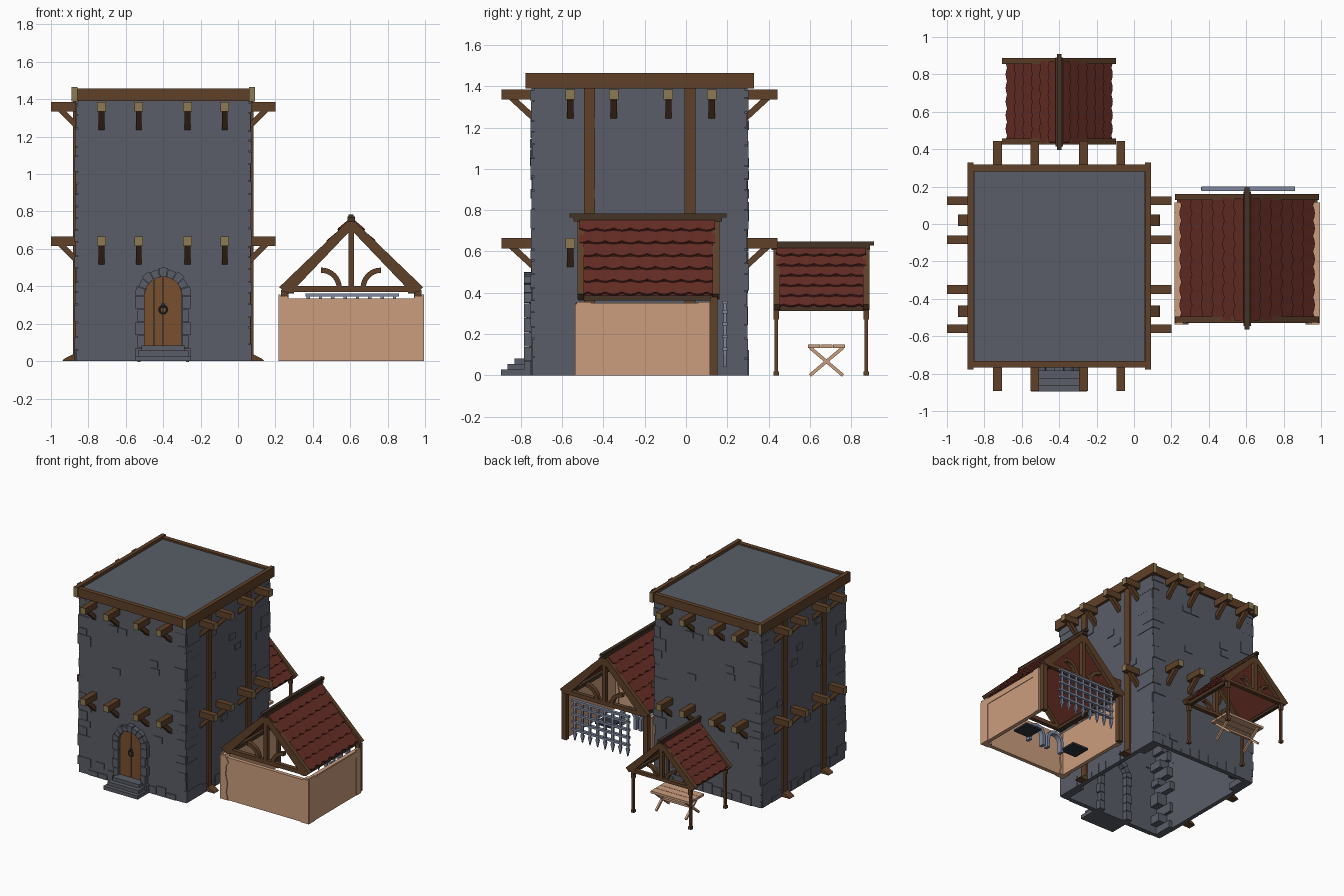
import bpy, bmesh, math, random
from math import sin, cos, pi, sqrt
from mathutils import Vector, Matrix

random.seed(4)
rnd = random.uniform
if "Cube" in bpy.data.objects:
    bpy.data.objects.remove(bpy.data.objects["Cube"])


def material(name, r, g, b):
    m = bpy.data.materials.new(name)
    m.diffuse_color = (r, g, b, 1)
    m.use_nodes = True
    m.node_tree.nodes["Principled BSDF"].inputs["Base Color"].default_value = (r, g, b, 1)
    return m


STONE = material("grey stone", .10, .11, .135)
WOOD = material("brown timber", .115, .052, .022)
DARK = material("dark timber", .06, .034, .018)
END = material("pale end grain", .26, .195, .085)
TAN = material("tan plaster", .60, .34, .21)
TILE = material("red roof tile", .13, .026, .018)
DOOR = material("door planks", .19, .08, .03)
IRON = material("blue grey iron", .22, .25, .35)
BLACK = material("dark iron", .03, .033, .045)


def finish(name, bm, *mats):
    bmesh.ops.recalc_face_normals(bm, faces=bm.faces)
    me = bpy.data.meshes.new(name)
    bm.to_mesh(me)
    bm.free()
    for m in mats:
        me.materials.append(m)
    ob = bpy.data.objects.new(name, me)
    bpy.context.collection.objects.link(ob)
    return ob


def add_box(bm, lo, hi):
    lo, hi = Vector(lo), Vector(hi)
    mat = Matrix.Translation((lo + hi) / 2) @ Matrix.Diagonal((*(hi - lo), 1))
    bmesh.ops.create_cube(bm, size=1, matrix=mat)


def boxes(name, spans, mat, end_axis=None):
    """Boxes from corner pairs; faces across end_axis get the end grain colour."""
    bm = bmesh.new()
    for lo, hi in spans:
        add_box(bm, lo, hi)
    bm.normal_update()
    if end_axis is not None:
        for f in bm.faces:
            f.material_index = int(abs(f.normal[end_axis]) > .9)
    return finish(name, bm, mat, END)


def prisms(name, outlines, a, b, mat):
    """Extrude x-z outlines from y=a to y=b."""
    bm = bmesh.new()
    for pts in outlines:
        f = bm.faces.new([bm.verts.new((x, a, z)) for x, z in pts])
        ext = bmesh.ops.extrude_face_region(bm, geom=[f])["geom"]
        bmesh.ops.translate(bm, vec=(0, b - a, 0),
                            verts=[v for v in ext if isinstance(v, bmesh.types.BMVert)])
    return finish(name, bm, mat)


def bars(name, ends, w, h, mat):
    """Square bars between point pairs."""
    bm = bmesh.new()
    for p, q in ends:
        p, q = Vector(p), Vector(q)
        d = q - p
        rot = d.to_track_quat('Z', 'Y').to_matrix().to_4x4()
        m = Matrix.Translation((p + q) / 2) @ rot @ Matrix.Diagonal((w, h, d.length, 1))
        bmesh.ops.create_cube(bm, size=1, matrix=m)
    return finish(name, bm, mat)


def arc_band(cx, cz, r0, r1, a0, a1, n=8):
    ang = [a0 + (a1 - a0) * i / n for i in range(n + 1)]
    return ([(cx + r1 * cos(t), cz + r1 * sin(t)) for t in ang]
            + [(cx + r0 * cos(t), cz + r0 * sin(t)) for t in reversed(ang)])


# ---- Tower shell and flat roof
CX, CY, HX, HY, TOP = -.4, -.225, .455, .508, 1.39
walls = [((CX - HX, CY + s * HY - .015, 0), (CX + HX, CY + s * HY + .015, TOP)) for s in (-1, 1)]
walls += [((CX + s * HX - .015, CY - HY, 0), (CX + s * HX + .015, CY + HY, TOP)) for s in (-1, 1)]
boxes("tower_walls", walls, STONE)
boxes("tower_roof_slab", [((CX - HX, CY - HY, 1.4), (CX + HX, CY + HY, 1.445))], STONE)
boxes("roof_side_beams", [((CX + s * .475 - .016, CY - .553, 1.388), (CX + s * .475 + .016, CY + .553, 1.465))
                          for s in (-1, 1)], WOOD, 1)
boxes("roof_cross_beams", [((CX - .475, CY + s * .525 - .018, 1.39), (CX + .475, CY + s * .525 + .018, 1.457))
                           for s in (-1, 1)], WOOD)

# ---- Corner stones
stones = []
for sx in (-1, 1):
    for sy in (-1, 1):
        z, k = 0, 0
        while z < 1.37:
            h = min(rnd(.05, .1), 1.385 - z)
            ox, oy = CX + sx * rnd(.465, .475), CY + sy * rnd(.518, .53)
            lx = rnd(.05, .08) + .04 * (k % 2)
            ly = rnd(.07, .12) + .06 * (1 - k % 2) + .04 * (1 - z / 1.4)
            xs, ys = sorted((ox, ox - sx * lx)), sorted((oy, oy - sy * ly))
            stones.append(((xs[0], ys[0], z), (xs[1], ys[1], z + h - .004)))
            z, k = z + h, k + 1
boxes("corner_stones", stones, STONE)

# ---- Loose bricks standing proud of the walls, and a base course
bricks = []
for u, z in ((-.19, 1.03), (-.2, .97), (.08, 1.21), (.16, 1.21), (.14, .88), (-.23, .44), (.28, .1)):
    for s in (-1, 1):
        y, x = CY + s * .515, CX - s * -u
        bricks.append(((x - .036, y - .014, z - .023), (x + .036, y + .014, z + .023)))
for u, z in ((-.18, 1.22), (-.2, .88), (.12, 1.0), (.3, .75), (-.05, .5), (.05, 1.1)):
    for s in (-1, 1):
        x, y = CX + s * .462, CY + u
        bricks.append(((x - .014, y - .036, z - .023), (x + .014, y + .036, z + .023)))
for s in (-1, 1):
    for i in range(9):
        x, h = CX - .38 + i * .085, rnd(.03, .09)
        if s > 0 or abs(x + .04 - CX) > .12:
            bricks.append(((x, CY + s * .515 - .014, 0), (x + .08, CY + s * .515 + .014, h)))
    for i in range(10):
        y = CY - .4 + i * .08
        bricks.append(((CX + s * .46 - .013, y, 0), (CX + s * .46 + .013, y + .075, rnd(.03, .09))))
boxes("wall_bricks", bricks, STONE)

# ---- Projecting floor beams with diagonal braces, two levels on four sides
fb, sb, braces = [], [], []
for zt in (.665, 1.385):
    zb = zt - .05
    for s in (-1, 1):
        for off in (-.33, -.13, .13, .33):
            x, w = CX + off, CY + s * .5
            fb.append(((x - .023, min(w, w + s * .168), zb), (x + .023, max(w, w + s * .168), zt)))
            braces.append(((x, w + s * .12, zb + .01), (x, w - s * .0, zb - .1)))
        for y in (-.56, -.35, -.085, .125):
            w = CX + s * .45
            sb.append(((min(w, w + s * .15), y - .023, zb), (max(w, w + s * .15), y + .023, zt)))
            braces.append(((w + s * .1, y, zb + .01), (w, y, zb - .09)))
boxes("front_back_beams", fb, WOOD, 1)
boxes("side_beams", sb, WOOD, 0)
bars("beam_braces", braces, .03, .03, WOOD)

# ---- Side posts and wedge feet
posts = []
for s in (-1, 1):
    for y in (-.467, .02):
        x = CX + s * .465
        posts.append(((x - .018, y - .027, 0), (x + .018, y + .027, TOP)))
        prisms("post_foot", [[(x, 0), (x + s * .075, 0), (x + s * .065, .012), (x, .045)]], y - .03, y + .03, WOOD)
boxes("side_posts", posts, WOOD)

# ---- Arched door, stone surround and steps
R, SPRING = .1, .35
planks = []
for i in range(4):
    a, b = -R + i * .05 + .001, -R + (i + 1) * .05 - .001
    rim = [b + (a - b) * j / 4 for j in range(5)]
    planks.append([(CX + a, .08), (CX + b, .08)]
                  + [(CX + u, SPRING + sqrt(max(0, R * R - u * u))) for u in rim])
prisms("door", planks, -.76, -.72, DOOR)
surround = [arc_band(CX, SPRING, R, .15 - .008 * (i % 2), pi * i / 9 + .012, pi * (i + 1) / 9 - .012, 2)
            for i in range(9)]
for s in (-1, 1):
    for i in range(5):
        x0, x1, z = CX + s * R, CX + s * (.15 - .012 * (i % 2)), i * .07
        surround.append([(x0, z), (x1, z), (x1, z + .067), (x0, z + .067)])
prisms("door_surround", surround, -.785, -.68, STONE)
boxes("door_steps", [((CX - w, y, 0), (CX + w, -.73, z))
                     for w, y, z in ((.15, -.895, .028), (.135, -.865, .056), (.115, -.83, .083))], STONE)
bpy.ops.mesh.primitive_torus_add(location=(CX, -.768, .275), rotation=(pi / 2, 0, 0), major_radius=.02,
                                 minor_radius=.005, major_segments=16, minor_segments=6)
bpy.context.object.name = "door_knocker"
bpy.context.object.data.materials.append(BLACK)
boxes("knocker_plate", [((CX - .012, -.768, .285), (CX + .012, -.75, .31))], BLACK)


# ---- Gabled roofs shared by the house and the stall
def tiles(name, cx, w, y0, y1, z0, z1, rows, waves):
    bm = bmesh.new()
    n = waves * 4
    for s in (-1, 1):
        out = Vector((s * (z1 - z0), 0, w)).normalized()
        for r in range(rows):
            edges = []
            for t, lift, amp in ((r / rows, .004, 0), ((r + 1) / rows, .014, .014)):
                line = []
                for i in range(n + 1):
                    tt = t + amp * 2 * (abs(sin(pi * (i / 4 + .5 * (r % 2)))) - .6)
                    p = Vector((cx + s * w * tt, y0 + (y1 - y0) * i / n, z1 + (z0 - z1) * tt)) + out * lift
                    line.append(bm.verts.new(p))
                edges.append(line)
            for i in range(n):
                bm.faces.new((edges[0][i], edges[0][i + 1], edges[1][i + 1], edges[1][i]))
    ob = finish(name, bm, TILE)
    ob.modifiers.new("thickness", 'SOLIDIFY').thickness = .01
    ob.modifiers["thickness"].offset = 0
    prisms(name + "_boards", [[(cx, z1), (cx + s * w * .97, z0 + .012), (cx + s * w * .97, z0), (cx, z1 - .014)]
                              for s in (-1, 1)], y0 + .01, y1 - .01, TILE)


def truss(name, cx, half, y, z0, z1, arc, beam):
    parts = [[(cx - half * .9, z0), (cx + half * .9, z0), (cx + half * .9, z0 + beam * .7), (cx - half * .9, z0 + beam * .7)],
             [(cx - .015, z0), (cx + .015, z0), (cx + .015, z1), (cx - .015, z1)]]
    for s in (-1, 1):
        parts.append([(cx, z1), (cx + s * half, z0 + .025), (cx + s * half * .92, z0 - .002),
                      (cx + s * half * .8, z0 + .01), (cx, z1 - beam * 1.4)])
        a0, a1 = (0, pi / 2) if s < 0 else (pi, pi / 2)
        parts.append(arc_band(cx + s * arc * 1.6, z0 + .02, arc * .82, arc * 1.1, a0, a1))
    prisms(name, parts, y - .016, y + .016, WOOD)


def ridge(name, cx, y0, y1, z):
    boxes(name, [((cx - .02, y0 + .02, z - .04), (cx + .02, y1 - .02, z - .012)),
                 ((cx - .013, y0, z - .02), (cx + .013, y1, z))], DARK)


# ---- House
HC = .605
tiles("house_tiles", HC, .345, -.515, .14, .385, .757, 6, 8)
for y in (-.51, .145):
    truss("house_truss", HC, .385, y, .37, .765, .1, .045)
ridge("house_ridge", HC, -.565, .195, .785)
boxes("house_eave_beams", [((HC + s * .325 - .02, -.52, .362), (HC + s * .325 + .02, .15, .388)) for s in (-1, 1)], DARK)
boxes("house_walls", [((.225, -.525, 0), (.255, .115, .35)), ((.96, -.525, 0), (.99, .115, .35)),
                      ((.225, -.53, 0), (.99, -.5, .335))], TAN)
edge = [(.07, 0), (.055, .06), (.065, .13), (.05, .2), (.055, .27), (.075, .3), (.045, .35)]
prisms("house_corner_plaster", [[(HC + s * .388, 0)] + [(HC + s * (.388 - u), z) for u, z in edge]
                                + [(HC + s * .388, .345)] for s in (-1, 1)], -.537, -.49, TAN)
boxes("house_plaster_patches", [((HC + s * .383 - .006, y0, z0), (HC + s * .383 + .006, y1, z1)) for s in (-1, 1)
                                for y0, y1, z0, z1 in ((-.53, -.46, 0, .355), (.06, .115, 0, .355),
                                                       (-.46, .06, .3, .345))], TAN)
boxes("house_back_posts", [((HC + s * .355 - .02, .115, 0), (HC + s * .355 + .02, .152, .38)) for s in (-1, 1)], WOOD)

# ---- Portcullis on the open back
gate = []
for i in range(8):
    x = .375 + i * .066
    gate.append([(x - .009, .36), (x - .009, .1), (x - .016, .1), (x, .04), (x + .016, .1), (x + .009, .1), (x + .009, .36)])
prisms("portcullis_bars", gate, .182, .196, IRON)
boxes("portcullis_rails", [((.36, .176, z), (.86, .2, z + .016)) for z in (.12, .18, .24, .3, .345)], IRON)

# ---- Iron hoops and plates inside the house
for x in (.52, .69):
    prisms("iron_hoop", [arc_band(x, .09, .05, .075, 0, pi)], -.3, -.26, IRON)
    boxes("hoop_legs", [((x + s * .0625 - .0125, -.3, .01), (x + s * .0625 + .0125, -.26, .09)) for s in (-1, 1)], IRON)
boxes("iron_plates", [((HC + s * .22 - .07, -.28, .03), (HC + s * .22 + .07, -.14, .045)) for s in (-1, 1)], BLACK)

# ---- Market stall behind the tower
tiles("stall_tiles", CX, .27, .437, .872, .328, .622, 6, 6)
for y in (.44, .872):
    truss("stall_truss", CX, .305, y, .318, .63, .075, .035)
ridge("stall_ridge", CX, .395, .91, .648)
boxes("stall_eave_beams", [((CX + s * .25 - .014, .43, .312), (CX + s * .25 + .014, .88, .332)) for s in (-1, 1)], DARK)
stall = []
for s in (-1, 1):
    for y in (.437, .872):
        x = CX + s * .25
        stall.append(((x - .009, y - .009, 0), (x + .009, y + .009, .32)))
        stall.append(((x - .013, y - .013, .27), (x + .013, y + .013, .32)))
        stall.append(((x - .013, y - .013, 0), (x + .013, y + .013, .02)))
boxes("stall_posts", stall, WOOD)

# ---- Table with crossed legs
boxes("table_top", [((CX - .17, .59 + i * .061, .132), (CX + .17, .648 + i * .061, .15)) for i in range(3)], TAN)
legs = [((CX + s * .13, .68 - t * .08, 0), (CX + s * .13, .68 + t * .08, .135)) for s in (-1, 1) for t in (-1, 1)]
legs.append(((CX - .13, .68, .068), (CX + .13, .68, .068)))
bars("table_legs", legs, .016, .016, TAN)
